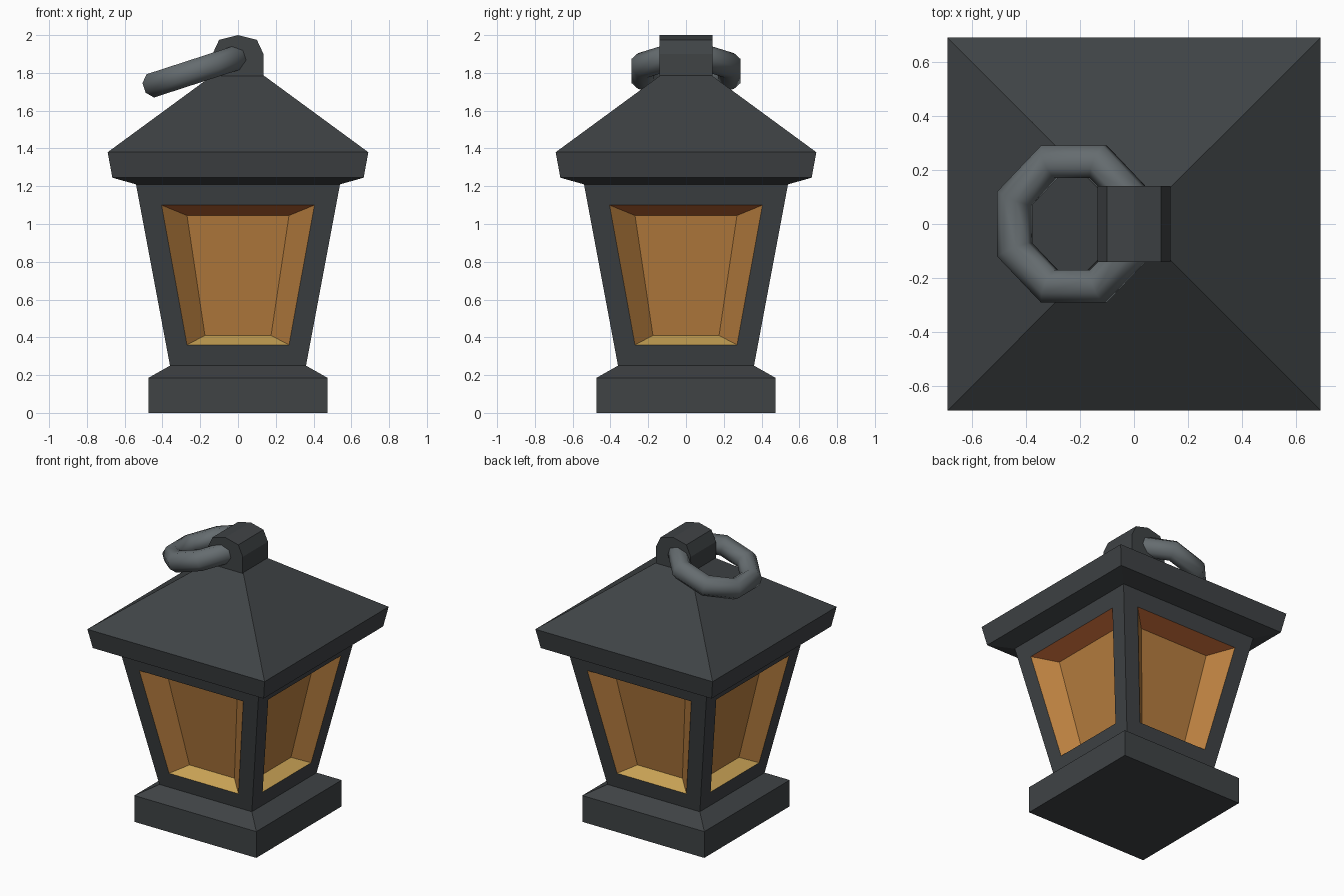
import bpy, bmesh
from math import sin, cos, pi, radians
from mathutils import Matrix, Vector

if "Cube" in bpy.data.objects:
    bpy.data.objects.remove(bpy.data.objects["Cube"])


def material(name, rgb):
    m = bpy.data.materials.new(name)
    m.diffuse_color = (*rgb, 1)
    m.use_nodes = True
    m.node_tree.nodes["Principled BSDF"].inputs["Base Color"].default_value = m.diffuse_color
    return m


IRON = material("dark_iron", (0.05, 0.056, 0.06))
STEEL = material("ring_steel", (0.13, 0.15, 0.16))
AMBER = material("amber_glass", (0.48, 0.21, 0.05))
ORANGE = material("orange_glow", (0.50, 0.13, 0.035))
YELLOW = material("yellow_glow", (0.58, 0.36, 0.09))


def finish(bm, name, *mats):
    bmesh.ops.remove_doubles(bm, verts=bm.verts, dist=1e-4)
    bmesh.ops.recalc_face_normals(bm, faces=bm.faces)
    me = bpy.data.meshes.new(name)
    bm.to_mesh(me)
    bm.free()
    ob = bpy.data.objects.new(name, me)
    bpy.context.collection.objects.link(ob)
    for m in mats:
        me.materials.append(m)
    return ob


def square_loft(name, sections):
    """Closed stack of square sections given as (half width, z)."""
    bm = bmesh.new()
    rings = [[bm.verts.new((sx * h, sy * h, z)) for sx, sy in
              ((-1, -1), (1, -1), (1, 1), (-1, 1))] for h, z in sections]
    for a, b in zip(rings, rings[1:]):
        for i in range(4):
            j = (i + 1) % 4
            bm.faces.new((a[i], a[j], b[j], b[i]))
    bm.faces.new(rings[0][::-1])
    bm.faces.new(rings[-1])
    return finish(bm, name, IRON)


# Plinth and roof
square_loft("base", [(0.475, 0), (0.475, 0.185), (0.36, 0.25)])
square_loft("roof", [(0.54, 1.21), (0.665, 1.245), (0.69, 1.38), (0.135, 1.787)])


# Flared cage: frame, sloping reveals and recessed pane on each side
def wall(z):
    return 0.36 + 0.1875 * (z - 0.25)


def quad(zb, hb, db, zt, ht, dt):
    return [Vector(p) for p in ((-hb, -db, zb), (hb, -db, zb), (ht, -dt, zt), (-ht, -dt, zt))]


outer = quad(0.25, 0.36, 0.36, 1.21, 0.54, 0.54)
opening = quad(0.36, 0.27, wall(0.36), 1.10, 0.405, wall(1.10))
pane = quad(0.41, 0.175, 0.29, 1.045, 0.27, 0.395)
bm = bmesh.new()
for k in range(4):
    turn = Matrix.Rotation(k * pi / 2, 3, 'Z')
    loops = [[bm.verts.new(turn @ p) for p in q] for q in (outer, opening, pane)]
    for a, b, slots in ((loops[0], loops[1], (0, 0, 0, 0)), (loops[1], loops[2], (3, 1, 2, 1))):
        for i in range(4):
            j = (i + 1) % 4
            bm.faces.new((a[i], a[j], b[j], b[i])).material_index = slots[i]
    bm.faces.new(loops[2]).material_index = 1
finish(bm, "window_cage", IRON, AMBER, ORANGE, YELLOW)

# Hanging lug on the roof peak, a profile extruded along y
profile = [(-0.135, 1.75), (0.135, 1.75), (0.135, 1.9), (0.1, 1.975),
           (0, 2.0), (-0.1, 1.975), (-0.135, 1.9)]
bm = bmesh.new()
face = bm.faces.new([bm.verts.new((x, -0.14, z)) for x, z in profile])
ext = bmesh.ops.extrude_face_region(bm, geom=[face], use_keep_orig=True)
bmesh.ops.translate(bm, vec=(0, 0.28, 0), verts=[v for v in ext["geom"] if isinstance(v, bmesh.types.BMVert)])
finish(bm, "hanging_lug", IRON)

# Tilted octagonal ring with an octagonal section
N, MAJOR, MINOR = 8, 0.249, 0.07
bm = bmesh.new()
grid = []
for i in range(N):
    a = (i + 0.5) * 2 * pi / N
    row = []
    for j in range(N):
        b = (j + 0.5) * 2 * pi / N
        r = MAJOR + MINOR * cos(b)
        row.append(bm.verts.new((r * cos(a), r * sin(a), MINOR * sin(b))))
    grid.append(row)
for i in range(N):
    for j in range(N):
        i2, j2 = (i + 1) % N, (j + 1) % N
        bm.faces.new((grid[i][j], grid[i2][j], grid[i2][j2], grid[i][j2]))
ring = finish(bm, "carry_ring", STEEL)
ring.location = (-0.222, 0, 1.81)
ring.rotation_euler = (0, radians(-18), 0)
for p in ring.data.polygons:
    p.use_smooth = True
